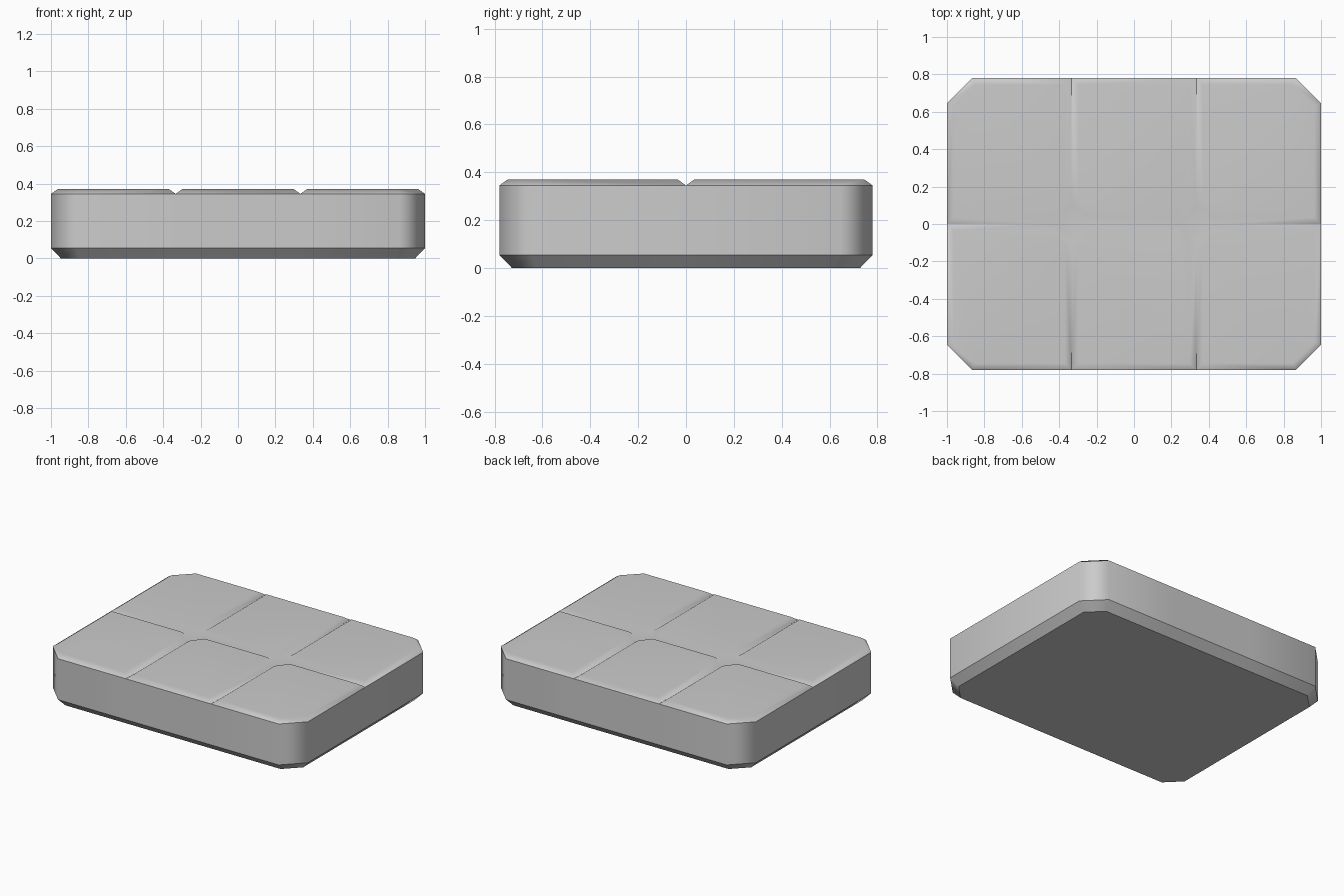
import bpy, bmesh
from mathutils import Vector

if "Cube" in bpy.data.objects:
    bpy.data.objects.remove(bpy.data.objects["Cube"])

HX, HY, CH = 1.0, 0.78, 0.135       # half size and corner chamfer
GX, DX, DY = 1 / 3, 0.08, 0.105     # groove position, diamond half size
Z_RIM, Z_SEAM, Z_TOP = 0.055, 0.345, 0.37


def inset(pts, d):
    """Offset a counter-clockwise outline inwards by d."""
    out = []
    for i, p in enumerate(pts):
        p = Vector(p)
        a = (p - Vector(pts[i - 1])).normalized()
        b = (Vector(pts[(i + 1) % len(pts)]) - p).normalized()
        na, nb = Vector((-a.y, a.x)), Vector((-b.y, b.x))
        out.append(tuple(p + (na + nb) * d / (1 + na.dot(nb))))
    return out


bm = bmesh.new()


def ring(pts, z, sx=1, sy=1):
    return [bm.verts.new((x * sx, y * sy, z)) for x, y in pts]


def bridge(a, b):
    n = len(a)
    for i in range(n):
        j = (i + 1) % n
        bm.faces.new((a[i], a[j], b[j], b[i]))


# Body: chamfered outline with points where the grooves meet the sides
outline = [(HX, 0), (HX, HY - CH), (HX - CH, HY), (GX, HY), (-GX, HY),
           (-HX + CH, HY), (-HX, HY - CH), (-HX, 0), (-HX, -HY + CH),
           (-HX + CH, -HY), (-GX, -HY), (GX, -HY), (HX - CH, -HY), (HX, -HY + CH)]
bottom = ring(inset(outline, 0.053), 0)
rim = ring(outline, Z_RIM)
bm.faces.new(bottom)
bridge(bottom, rim)
bridge(rim, ring(outline, Z_SEAM))

# Six bevelled tiles
corner = [(GX + DX, 0), (HX, 0), (HX, HY - CH), (HX - CH, HY), (GX, HY), (GX, DY)]
middle = [(-GX + DX, 0), (GX - DX, 0), (GX, DY), (GX, HY), (-GX, HY), (-GX, DY)]
tiles = [(corner, sx, sy) for sx in (1, -1) for sy in (1, -1)]
tiles += [(middle, 1, sy) for sy in (1, -1)]
for pts, sx, sy in tiles:
    top = ring(inset(pts, 0.035), Z_TOP, sx, sy)
    bridge(ring(pts, Z_SEAM, sx, sy), top)
    bm.faces.new(top)

# Diamond floors where the grooves cross
for cx in (-GX, GX):
    bm.faces.new(ring([(cx + DX, 0), (cx, DY), (cx - DX, 0), (cx, -DY)], Z_SEAM))

bmesh.ops.remove_doubles(bm, verts=bm.verts, dist=1e-4)
bmesh.ops.recalc_face_normals(bm, faces=bm.faces)
mesh = bpy.data.meshes.new("segmented_block")
bm.to_mesh(mesh)
bm.free()
block = bpy.data.objects.new("segmented_block", mesh)
bpy.context.collection.objects.link(block)

# Soft corners, crisp bottom rim
bpy.context.view_layer.objects.active = block
block.select_set(True)
bpy.ops.object.shade_smooth_by_angle(angle=0.87)
for e in mesh.edges:
    za, zb = (mesh.vertices[v].co.z for v in e.vertices)
    if abs(za - zb) < 1e-4 and za < Z_RIM + 0.01:
        e.use_edge_sharp = True
mod = block.modifiers.new("weighted_normals", 'WEIGHTED_NORMAL')
mod.keep_sharp = True
